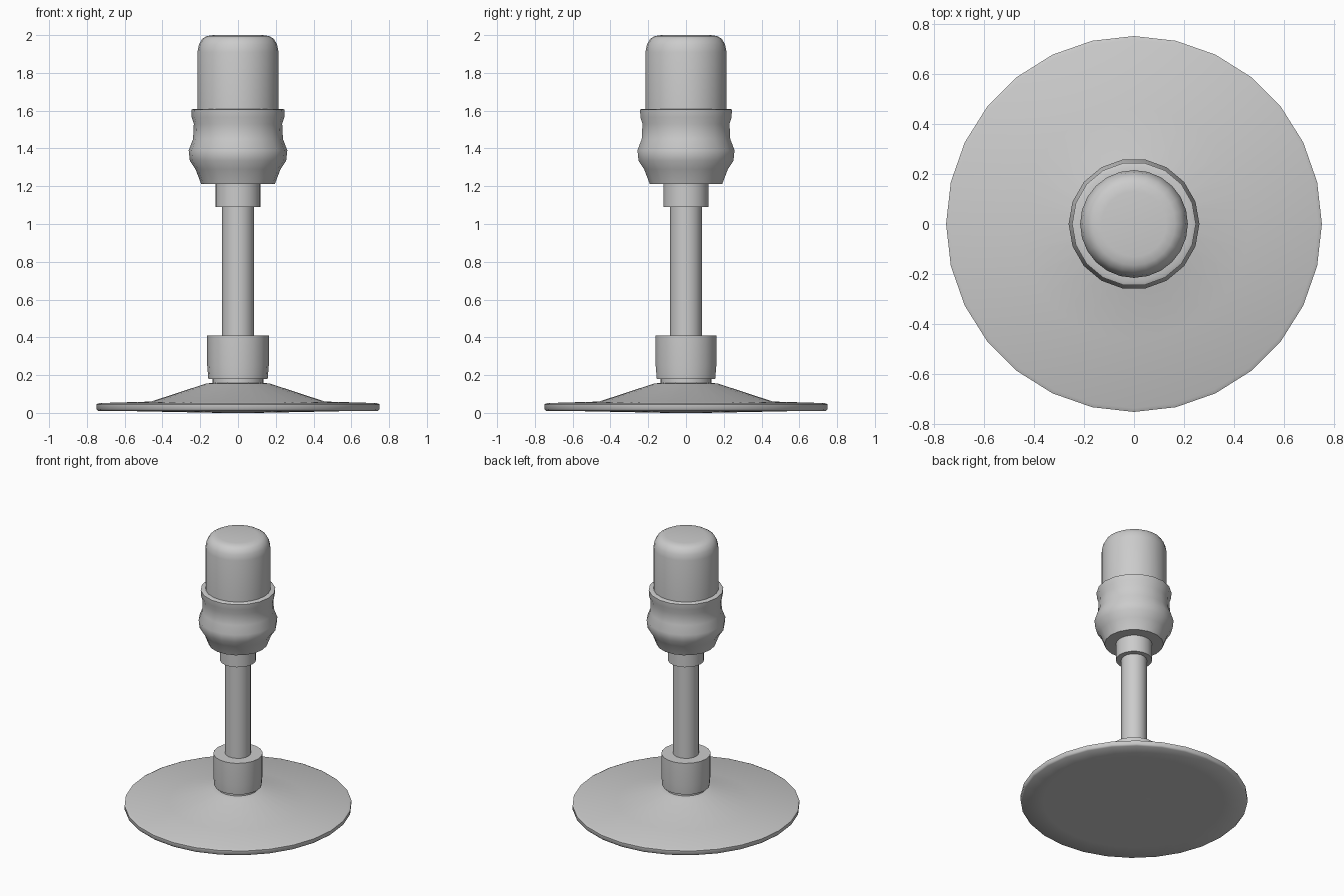
import bpy, bmesh, math

if "Cube" in bpy.data.objects:
    bpy.data.objects.remove(bpy.data.objects["Cube"])

grey = bpy.data.materials.new("plain_grey")
grey.diffuse_color = (0.6, 0.6, 0.6, 1)
grey.use_nodes = True
grey.node_tree.nodes["Principled BSDF"].inputs["Base Color"].default_value = grey.diffuse_color


def lathe(name, profile, sides, turn=0.0):
    """Revolve (radius, z) points, bottom to top, into a closed smooth solid."""
    bm = bmesh.new()
    rings = []
    for r, z in profile:
        rings.append([bm.verts.new((r * math.cos(turn + 2 * math.pi * i / sides),
                                    r * math.sin(turn + 2 * math.pi * i / sides), z))
                      for i in range(sides)])
    for a, b in zip(rings, rings[1:]):
        for i in range(sides):
            j = (i + 1) % sides
            bm.faces.new((a[i], a[j], b[j], b[i]))
    bm.faces.new(rings[0][::-1])
    bm.faces.new(rings[-1])
    for f in bm.faces:
        f.smooth = True
    mesh = bpy.data.meshes.new(name)
    bm.to_mesh(mesh)
    bm.free()
    mesh.materials.append(grey)
    ob = bpy.data.objects.new(name, mesh)
    bpy.context.collection.objects.link(ob)
    return ob


# wide round foot with a shallow cone
lathe("base", [(0.10, 0.0), (0.60, 0.01), (0.74, 0.01), (0.75, 0.02), (0.75, 0.045),
               (0.735, 0.052), (0.46, 0.06), (0.17, 0.155), (0.13, 0.16)], 28)
# short neck and lower collar
lathe("base_neck", [(0.135, 0.15), (0.135, 0.19)], 20)
lathe("lower_collar", [(0.13, 0.18), (0.157, 0.18), (0.163, 0.25),
                       (0.163, 0.41), (0.08, 0.41)], 18)
# stem and upper collar
lathe("stem", [(0.085, 0.38), (0.085, 1.12)], 18)
lathe("upper_collar", [(0.08, 1.09), (0.12, 1.09), (0.12, 1.22)], 18)
# bulging holder
lathe("holder", [(0.10, 1.212), (0.195, 1.212), (0.225, 1.29), (0.255, 1.335),
                 (0.261, 1.39), (0.238, 1.45), (0.234, 1.53), (0.245, 1.565),
                 (0.247, 1.605), (0.235, 1.61), (0.20, 1.61)], 18)
# rounded head
lathe("head", [(0.215, 1.58), (0.215, 1.91), (0.207, 1.95), (0.19, 1.98),
               (0.165, 1.995), (0.13, 2.0)], 24)

# keep hard corners crisp
bpy.ops.object.select_all(action='DESELECT')
for ob in bpy.context.collection.objects:
    ob.select_set(True)
    bpy.context.view_layer.objects.active = ob
bpy.ops.object.shade_smooth_by_angle(angle=math.radians(50))
